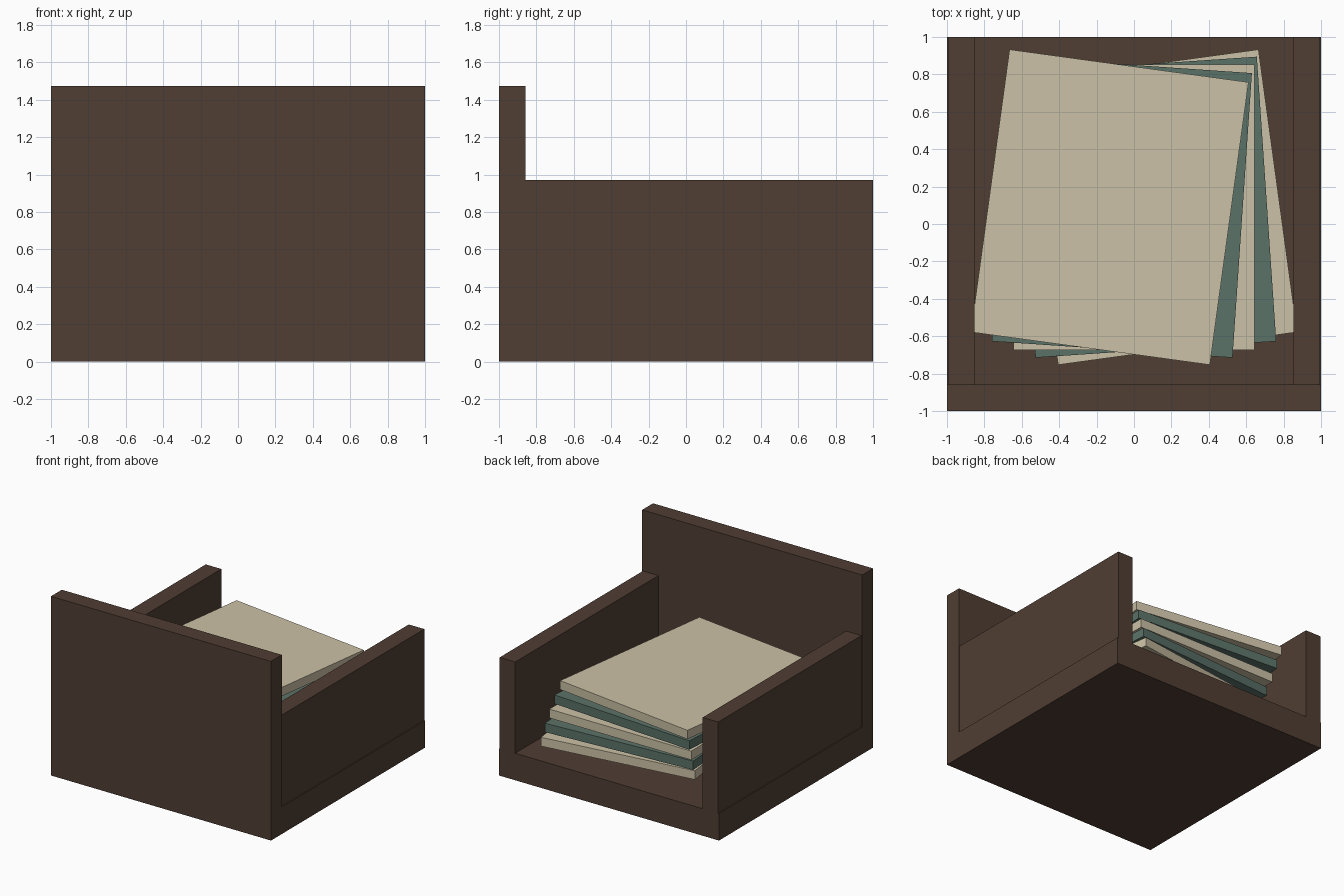
import bpy
from math import radians

if "Cube" in bpy.data.objects:
    bpy.data.objects.remove(bpy.data.objects["Cube"])


def material(name, rgb):
    m = bpy.data.materials.new(name)
    m.diffuse_color = (*rgb, 1)
    m.use_nodes = True
    m.node_tree.nodes["Principled BSDF"].inputs["Base Color"].default_value = m.diffuse_color
    return m


wood = material("dark_wood", (0.080, 0.048, 0.033))
cream = material("cream_paper", (0.60, 0.535, 0.38))
green = material("green_paper", (0.105, 0.168, 0.138))


def box(name, size, centre, mat, turn=0):
    bpy.ops.mesh.primitive_cube_add(size=1, location=centre, rotation=(0, 0, radians(turn)))
    ob = bpy.context.object
    ob.name = name
    ob.scale = size
    bpy.ops.object.transform_apply(location=False, rotation=False, scale=True)
    ob.data.materials.append(mat)
    return ob


# Tray: base slab, tall end panel and two slightly inset side walls
BASE, WALL, SIDE_TOP, END_TOP = 0.222, 0.141, 0.972, 1.472
box("tray_base", (2, 2, BASE), (0, 0, BASE / 2), wood)
box("end_panel", (2, WALL, END_TOP - BASE), (0, -1 + WALL / 2, (END_TOP + BASE) / 2), wood)
for label, s in (("left", -1), ("right", 1)):
    box(label + "_side_wall", (WALL, 2 - WALL, SIDE_TOP - BASE),
        (s * (0.993 - WALL / 2), WALL / 2, (SIDE_TOP + BASE) / 2), wood)

# Fanned stack of sheets, each one shifted and turned a little further
for i in range(5):
    k = 2 - i
    box(f"sheet_{i + 1}", (1.29, 1.525, 0.073), (0.065 * k, 0.09, 0.341 + 0.1033 * i),
        green if i % 2 else cream, 3.9 * k)
